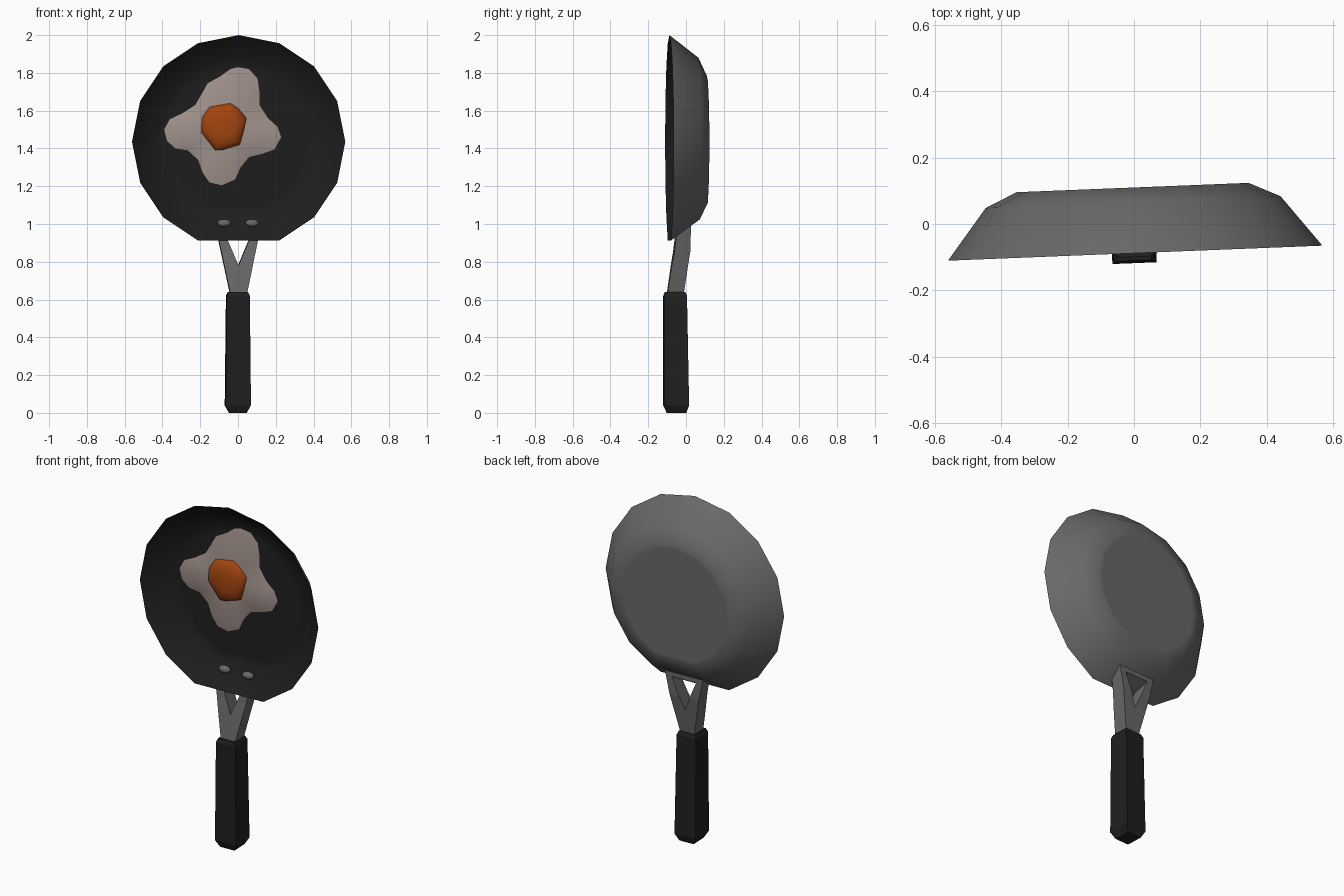
import bpy, bmesh, math
from mathutils import Matrix, Vector

cube = bpy.data.objects.get("Cube")
if cube:
    bpy.data.objects.remove(cube)

TURN = math.radians(2.3)      # the whole pan is turned slightly about z
CENTRE_Z, RIM_R = 1.435, 0.565
FLOOR_Y = 0.034               # inner floor of the pan


def material(name, colour):
    mat = bpy.data.materials.new(name)
    mat.use_nodes = True
    rgba = (*colour, 1)
    mat.diffuse_color = rgba
    bsdf = mat.node_tree.nodes["Principled BSDF"]
    bsdf.inputs["Base Color"].default_value = rgba
    bsdf.inputs["Roughness"].default_value = 0.7
    return mat


metal = material("grey metal", (0.14, 0.14, 0.14))
coating = material("black coating", (0.013, 0.013, 0.013))
grip = material("black grip", (0.014, 0.014, 0.014))
white = material("egg white", (0.36, 0.29, 0.265))
orange = material("yolk orange", (0.36, 0.06, 0.005))


def finish(bm, name, mats, smooth_angle=None):
    bmesh.ops.remove_doubles(bm, verts=bm.verts, dist=0.0001)
    bmesh.ops.recalc_face_normals(bm, faces=bm.faces)
    mesh = bpy.data.meshes.new(name)
    bm.to_mesh(mesh)
    bm.free()
    obj = bpy.data.objects.new(name, mesh)
    bpy.context.collection.objects.link(obj)
    for mat in mats:
        mesh.materials.append(mat)
    obj.rotation_euler.z = TURN
    if smooth_angle:
        bpy.ops.object.select_all(action='DESELECT')
        obj.select_set(True)
        bpy.context.view_layer.objects.active = obj
        bpy.ops.object.shade_smooth_by_angle(angle=math.radians(smooth_angle))
    return obj


def loft(rings, second_from=None):
    """Skin a list of equal rings and cap both ends."""
    bm = bmesh.new()
    loops = [[bm.verts.new(p) for p in ring] for ring in rings]
    n = len(loops[0])
    for k, (a, b) in enumerate(zip(loops, loops[1:])):
        for i in range(n):
            j = (i + 1) % n
            face = bm.faces.new((a[i], a[j], b[j], b[i]))
            face.material_index = int(second_from is not None and k >= second_from)
    bm.faces.new(loops[0])
    last = bm.faces.new(loops[-1])
    last.material_index = int(second_from is not None)
    return bm


# Pan: sixteen sides, the lowest corner flattened where the handle joins
def pan_ring(r, y, sides=16):
    ring = []
    for i in range(sides):
        a = 2 * math.pi * i / sides
        k = math.cos(2 * math.pi / sides) if i == sides // 2 else 1
        ring.append((r * k * math.sin(a), y, CENTRE_Z + r * k * math.cos(a)))
    return ring


pan_profile = [(0.33, 0.11), (0.35, 0.11), (0.445, 0.066), (RIM_R, -0.088),
               (0.442, FLOOR_Y), (0.37, FLOOR_Y)]
pan = loft([pan_ring(r, y) for r, y in pan_profile], second_from=3)
finish(pan, "pan", [metal, coating], 50)


# Fried egg: outlines shrunk towards a centre while rising off the pan floor
def dome(outline, centre, profile):
    rings = []
    for scale, y in profile:
        rings.append([(centre[0] + (x - centre[0]) * scale, y,
                       centre[1] + (z - centre[1]) * scale) for x, z in outline])
    return loft(rings)


white_outline = [
    (0, 1.83), (.06, 1.82), (.105, 1.77), (.115, 1.7), (.115, 1.63), (.16, 1.56),
    (.21, 1.515), (.23, 1.46), (.195, 1.395), (.125, 1.37), (.06, 1.355),
    (.015, 1.3), (-.015, 1.235), (-.085, 1.205), (-.15, 1.22), (-.185, 1.27),
    (-.21, 1.34), (-.265, 1.39), (-.33, 1.4), (-.375, 1.44), (-.39, 1.5),
    (-.36, 1.555), (-.295, 1.585), (-.225, 1.63), (-.19, 1.69), (-.16, 1.745),
    (-.095, 1.78), (-.04, 1.82)]
yolk_outline = [
    (-.04, 1.64), (0, 1.615), (.045, 1.56), (.03, 1.485), (.01, 1.42),
    (-.085, 1.39), (-.12, 1.39), (-.155, 1.435), (-.195, 1.485),
    (-.19, 1.565), (-.15, 1.62)]
egg_centre = (-0.075, 1.51)
finish(dome(white_outline, egg_centre,
            [(1, FLOOR_Y - 0.002), (0.85, 0.024), (0.55, 0.016), (0.25, 0.012)]),
       "egg_white", [white], 60)
finish(dome(yolk_outline, egg_centre,
            [(1, 0.016), (0.97, 0.005), (0.8, -0.012), (0.45, -0.022)]),
       "egg_yolk", [orange], 40)

# Rivets on the lower inside wall
for side, name in ((-1, "right_rivet"), (1, "left_rivet")):
    bm = bmesh.new()
    place = (Matrix.Translation((side * 0.074, -0.016, 1.005))
             @ Matrix.Rotation(math.radians(45), 4, 'X')
             @ Matrix.Diagonal((0.037, 0.022, 0.02, 1)))
    bmesh.ops.create_uvsphere(bm, u_segments=10, v_segments=6, radius=1, matrix=place)
    finish(bm, name, [metal], 60)

# Forked bracket: rows run from the grip up to the slanted bar under the pan
bracket_rows = [  # front z, front y, back z, back y
    (0.62, -0.102, 0.62, -0.015),
    (0.78, -0.078, 0.78, 0.008),
    (0.86, -0.064, 0.86, 0.02),
    (0.918, -0.057, 0.963, 0.021),
    (0.938, -0.055, 0.99, 0.021)]


def outer_x(z):
    return 0.042 + 0.21 * (z - 0.62)


def inner_x(z):
    return max(0, 0.42 * (z - 0.78))


bm = bmesh.new()


def quad(*points):
    unique = list(dict.fromkeys(tuple(p) for p in points))
    bm.faces.new([bm.verts.new(p) for p in unique])


for side in (-1, 1):
    rows = []
    for zf, yf, zb, yb in bracket_rows:
        rows.append([Vector((side * x, y, z)) for x, y, z in (
            (outer_x(zf), yf, zf), (inner_x(zf), yf, zf),
            (outer_x(zb), yb, zb), (inner_x(zb), yb, zb),
            (0, yf, zf), (0, yb, zb))])
    for k, (a, b) in enumerate(zip(rows, rows[1:])):
        quad(a[0], a[1], b[1], b[0])          # front
        quad(a[2], a[3], b[3], b[2])          # back
        quad(a[0], a[2], b[2], b[0])          # outer side
        if k in (1, 2):
            quad(a[1], a[3], b[3], b[1])      # side of the opening
    low, top = rows[-2:]
    quad(low[1], low[4], top[4], top[1])      # crossbar front
    quad(low[3], low[5], top[5], top[3])      # crossbar back
    quad(low[1], low[4], low[5], low[3])      # crossbar underside
    quad(top[0], top[1], top[3], top[2])
    quad(top[1], top[4], top[5], top[3])
    quad(rows[0][0], rows[0][1], rows[0][3], rows[0][2])
finish(bm, "handle_bracket", [metal])

# Grip: tapered block with chamfered ends
grip_rows = [  # z, half width, front y, back y
    (0, 0.045, -0.1, 0), (0.04, 0.067, -0.118, 0.014),
    (0.62, 0.061, -0.118, 0.003), (0.64, 0.052, -0.11, -0.006)]
finish(loft([[(-w - 0.003, f, z), (w - 0.003, f, z), (w - 0.003, b, z), (-w - 0.003, b, z)]
             for z, w, f, b in grip_rows]), "handle_grip", [grip])
